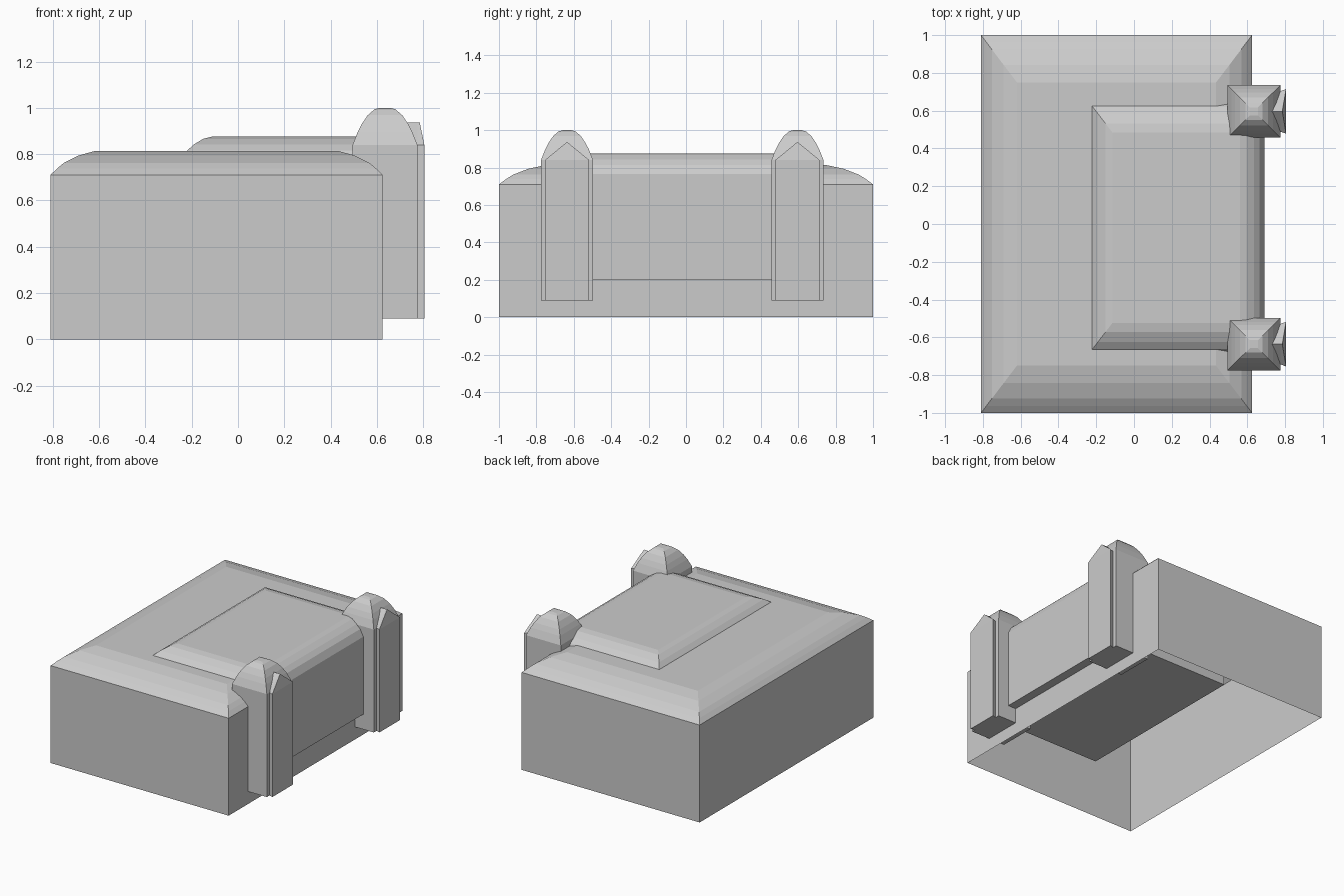
import bpy, bmesh

if "Cube" in bpy.data.objects:
    bpy.data.objects.remove(bpy.data.objects["Cube"])

MID_Y = -0.02  # symmetry plane of the panel and posts


def finish(name, bm):
    bmesh.ops.recalc_face_normals(bm, faces=bm.faces)
    me = bpy.data.meshes.new(name)
    bm.to_mesh(me)
    bm.free()
    ob = bpy.data.objects.new(name, me)
    bpy.context.collection.objects.link(ob)
    return ob


def domed_block(name, xs, ys, zs, inset, profile, bottom=True):
    """Box whose top rounds inward: zs = base, wall top, crown;
    profile = (inset fraction, height fraction) pairs."""
    z0, z1, z2 = zs
    levels = [(0, z0)] + [(f, z1 + h * (z2 - z1)) for f, h in profile]
    bm = bmesh.new()
    rings = []
    for f, z in levels:
        xa, xb = xs[0] + f * inset[0], xs[1] - f * inset[0]
        ya, yb = ys[0] + f * inset[1], ys[1] - f * inset[1]
        rings.append([bm.verts.new((x, y, z)) for x, y in
                      ((xa, ya), (xb, ya), (xb, yb), (xa, yb))])
    for a, b in zip(rings, rings[1:]):
        for i in range(4):
            j = (i + 1) % 4
            bm.faces.new((a[i], a[j], b[j], b[i]))
    bm.faces.new(rings[-1])
    if bottom:
        bm.faces.new(rings[0][::-1])
    return finish(name, bm)


def gabled_slab(name, y):
    """Slab on the outer post face, flared outward, gable top with raked end."""
    bm = bmesh.new()
    ends = []
    for x, half, ridge_x in ((0.69, 0.105, 0.69), (0.775, 0.107, 0.775), (0.805, 0.118, 0.785)):
        pts = [(x, y - half, 0.09), (x, y + half, 0.09), (x, y + half, 0.84),
               (ridge_x, y, 0.937), (x, y - half, 0.84)]
        ends.append([bm.verts.new(p) for p in pts])
    for a, b in zip(ends, ends[1:]):
        for i in range(5):
            j = (i + 1) % 5
            bm.faces.new((a[i], a[j], b[j], b[i]))
    bm.faces.new(ends[0])
    outer = ends[-1]
    bm.faces.new((outer[0], outer[1], outer[2], outer[4]))
    bm.faces.new((outer[4], outer[2], outer[3]))
    return finish(name, bm)


# Main body, an open-bottomed shell
domed_block("body", (-0.81, 0.625), (-1, 1), (0, 0.71, 0.813), (0.19, 0.25),
            [(0, 0), (0.15, 0.27), (0.3, 0.5), (0.63, 0.81), (1, 1)], bottom=False)

# Raised panel running over the top and down the right side
domed_block("raised_panel", (-0.245, 0.69), (MID_Y - 0.675, MID_Y + 0.675),
            (0.2, 0.765, 0.875), (0.13, 0.17),
            [(0, 0), (0.19, 0.45), (0.42, 0.7), (0.73, 0.92), (1, 1)])

# Pair of domed posts with gabled slabs
for side, label in ((-1, "front"), (1, "back")):
    y = MID_Y + side * 0.616
    domed_block(label + "_post", (0.495, 0.775), (y - 0.139, y + 0.139),
                (0.09, 0.84, 1.0), (0.14 * 0.85, 0.139 * 0.85),
                [(0, 0), (0.18, 0.34), (0.33, 0.56), (0.55, 0.8), (0.8, 0.96), (1, 1)])
    gabled_slab(label + "_post_slab", y)
